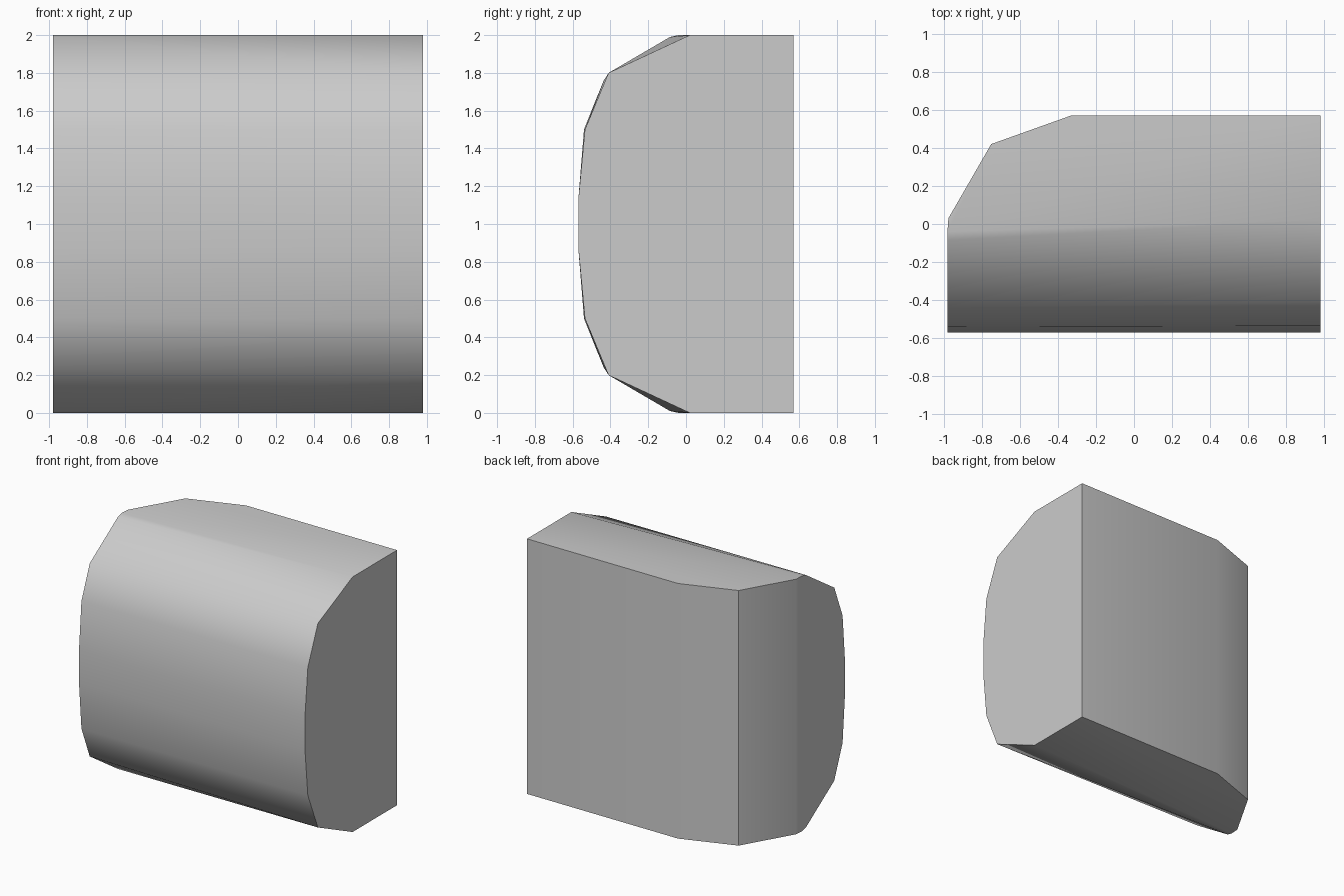
import bpy, bmesh, math

cube = bpy.data.objects.get("Cube")
if cube:
    bpy.data.objects.remove(cube, do_unlink=True)

# Lower half of each end section as (y, z); the upper half is mirrored about z = 1
HALF_X = 0.98
left_end = [(0.57, 0), (0.02, 0), (-0.41, 0.2), (-0.535, 0.5), (-0.57, 0.87)]
right_end = [(-0.04, 0), (-0.085, 0.01), (-0.437, 0.243), (-0.54, 0.5), (-0.57, 0.87)]
# Plan of the chamfered back corner as (x, y)
back_corner = [(-0.33, 0.57), (-0.75, 0.42), (-0.975, 0.03)]

lower = [(HALF_X, y, z) for y, z in left_end]
lower += [(-HALF_X, y, z) for y, z in right_end]
lower += [(x, y, 0) for x, y in back_corner]

# Solid convex body wrapped around the mirrored corner points
bm = bmesh.new()
for x, y, z in lower:
    bm.verts.new((x, y, z))
    bm.verts.new((x, y, 2 - z))
bmesh.ops.convex_hull(bm, input=bm.verts[:])
bmesh.ops.dissolve_limit(bm, angle_limit=math.radians(0.5),
                         verts=bm.verts[:], edges=bm.edges[:])
bmesh.ops.recalc_face_normals(bm, faces=bm.faces[:])

mesh = bpy.data.meshes.new("rounded_block")
bm.to_mesh(mesh)
bm.free()
block = bpy.data.objects.new("rounded_block", mesh)
bpy.context.collection.objects.link(block)

# Plain grey finish
grey = bpy.data.materials.new("plain_grey")
grey.use_nodes = True
grey.diffuse_color = (0.6, 0.6, 0.6, 1)
grey.node_tree.nodes["Principled BSDF"].inputs["Base Color"].default_value = (0.6, 0.6, 0.6, 1)
mesh.materials.append(grey)

# Soft creases stay smooth, the strong ones stay sharp
bpy.ops.object.select_all(action="DESELECT")
block.select_set(True)
bpy.context.view_layer.objects.active = block
bpy.ops.object.shade_smooth_by_angle(angle=math.radians(35))
